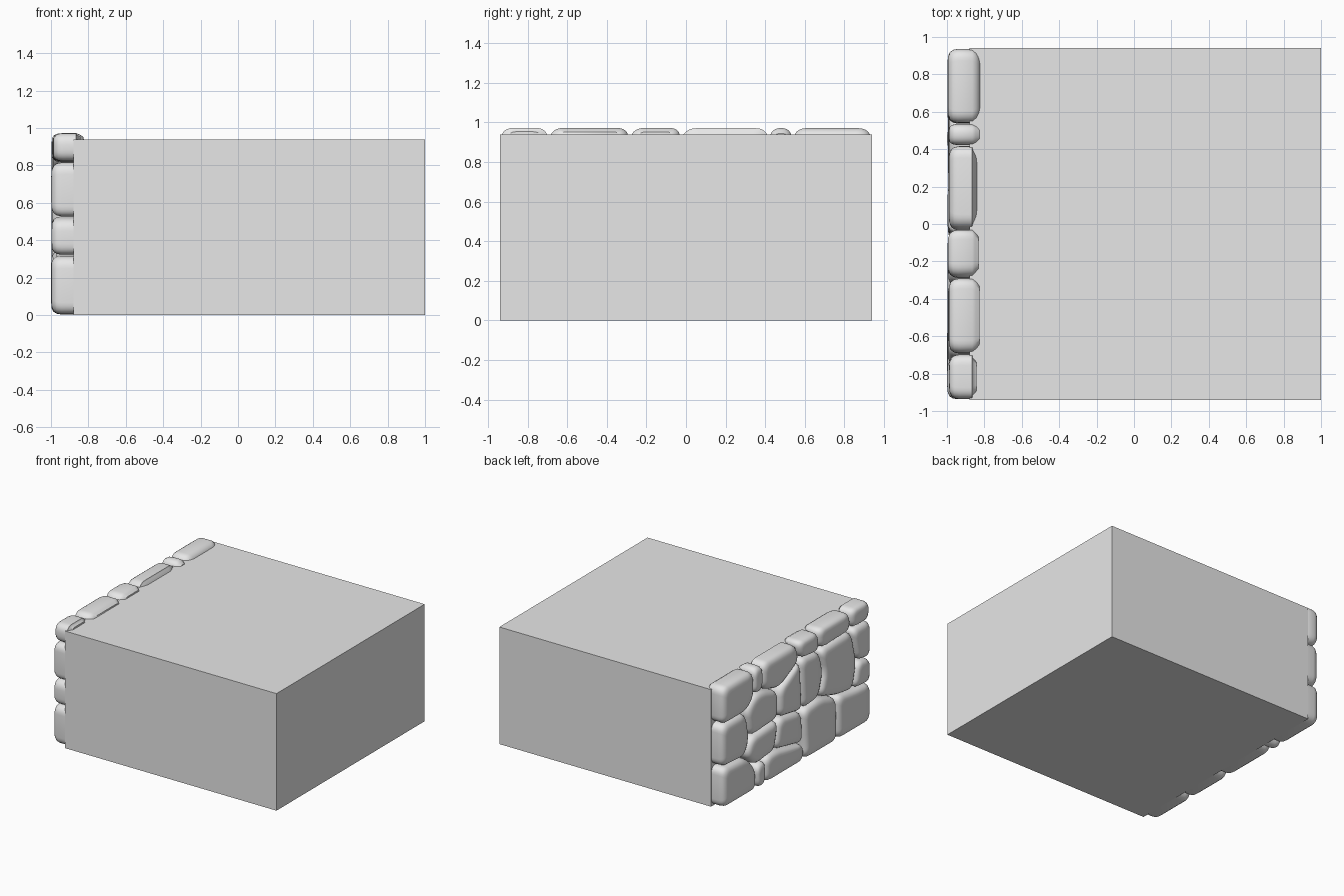
import bpy
import bmesh
import math
import random
from mathutils import Vector

random.seed(4)
if "Cube" in bpy.data.objects:
    bpy.data.objects.remove(bpy.data.objects["Cube"], do_unlink=True)

grey = bpy.data.materials.new("stone_grey")
grey.use_nodes = True
grey.diffuse_color = (0.8, 0.8, 0.8, 1)
grey.node_tree.nodes["Principled BSDF"].inputs["Base Color"].default_value = (0.8, 0.8, 0.8, 1)

WALL = 0.88    # depth of the block face behind the stones
SIDE = 0.94    # half width and height of the block
RIM = 0.975    # top of the upper course


def add_object(name, bm, smooth=False):
    bmesh.ops.recalc_face_normals(bm, faces=bm.faces)
    mesh = bpy.data.meshes.new(name)
    bm.to_mesh(mesh)
    bm.free()
    mesh.materials.append(grey)
    if smooth:
        mesh.polygons.foreach_set("use_smooth", [True] * len(mesh.polygons))
        mesh.set_sharp_from_angle(angle=math.radians(50))
    obj = bpy.data.objects.new(name, mesh)
    bpy.context.collection.objects.link(obj)
    return obj


def round_outline(points, passes=3):
    """Cut the corners of an outline, keeping long sides straight."""
    for step in range(passes):
        result = []
        for i, p in enumerate(points):
            before, after = points[i - 1], points[(i + 1) % len(points)]
            for other in (before, after):
                edge = other - p
                reach = min(0.035 / (step + 1), edge.length * 0.25)
                result.append(p + edge.normalized() * reach)
        points = result
    return points


def stone(name, points, capping):
    """Loft one pillow-shaped stone through rings along x."""
    outline = round_outline(points)
    low = Vector((min(p.x for p in outline), min(p.y for p in outline)))
    high = Vector((max(p.x for p in outline), max(p.y for p in outline)))
    centre, half = (low + high) / 2, (high - low) / 2
    front = -1 + random.uniform(0, 0.012)
    # ring positions along x, each with its shrink distance
    rings = [(-0.865, 0.004), (front + 0.055, 0.004), (front + 0.03, 0.009),
             (front + 0.012, 0.022), (front + 0.003, 0.045), (front, 0.08)]
    if capping:
        back = -0.83 + random.uniform(-0.015, 0.008)
        rings = [(back, 0.035), (back - 0.02, 0.016)] + rings
    bm = bmesh.new()
    loops = []
    for x, shrink in rings:
        sy = 1 - min(shrink / half.x, shrink * 8)
        sz = 1 - min(shrink / half.y, shrink * 8)
        loops.append([bm.verts.new((x, centre.x + (p.x - centre.x) * sy,
                                    centre.y + (p.y - centre.y) * sz)) for p in outline])
    for a, b in zip(loops, loops[1:]):
        for i in range(len(a)):
            bm.faces.new((a[i - 1], a[i], b[i], b[i - 1]))
    bm.faces.new(loops[0])
    bm.faces.new(loops[-1])
    add_object(name, bm, smooth=True)


# Plain block
bm = bmesh.new()
bmesh.ops.create_cube(bm, size=1)
for v in bm.verts:
    v.co = (1 if v.co.x > 0 else -WALL, math.copysign(SIDE, v.co.y), SIDE if v.co.z > 0 else 0)
add_object("block", bm)

# Shared joint corners of the stone face, as (y, z)
joints = {
    "a": (SIDE, 0), "b": (.5, 0), "c": (.4, 0), "d": (-.1, 0), "e": (-.52, 0), "f": (-SIDE, 0),
    "g": (SIDE, .33), "h": (.64, .31), "i": (.52, .19), "j": (.4, .21), "k": (.27, .22),
    "l": (-.1, .14), "m": (-.51, .36), "n": (-SIDE, .315), "o": (.58, .44), "p": (.22, .46),
    "q": (-.08, .41), "r": (-.29, .43), "s": (SIDE, .67), "t": (.63, .67), "u": (.53, .76),
    "v": (.22, .69), "w": (-.05, .83), "x": (-.3, .81), "y": (-.35, .62), "z": (-.7, .82),
    "A": (-SIDE, .82), "B": (-.77, .54), "C": (-SIDE, .515), "D": (-.72, .33),
    "E": (SIDE, RIM), "F": (.54, RIM), "G": (.42, RIM), "H": (-.015, RIM),
    "I": (-.28, RIM), "J": (-.69, RIM), "K": (-SIDE, RIM), "L": (.42, .76),
}

# Each stone lists its joint corners in order
courses = {
    "lower": ["abihg", "bcji", "cdlkj", "demrql", "efnDm"],
    "middle": ["ijkpoh", "klqp", "ghots", "opvLut", "pqwv", "qryxw", "rmDBzxy", "DnCB", "BCAz"],
    "top": ["stuFE", "uLGF", "LvwHG", "wxIH", "xzJI", "zAKJ"],
}
for course, stones in courses.items():
    for number, corners in enumerate(stones, 1):
        stone(f"{course}_stone_{number}", [Vector(joints[c]) for c in corners], course == "top")
